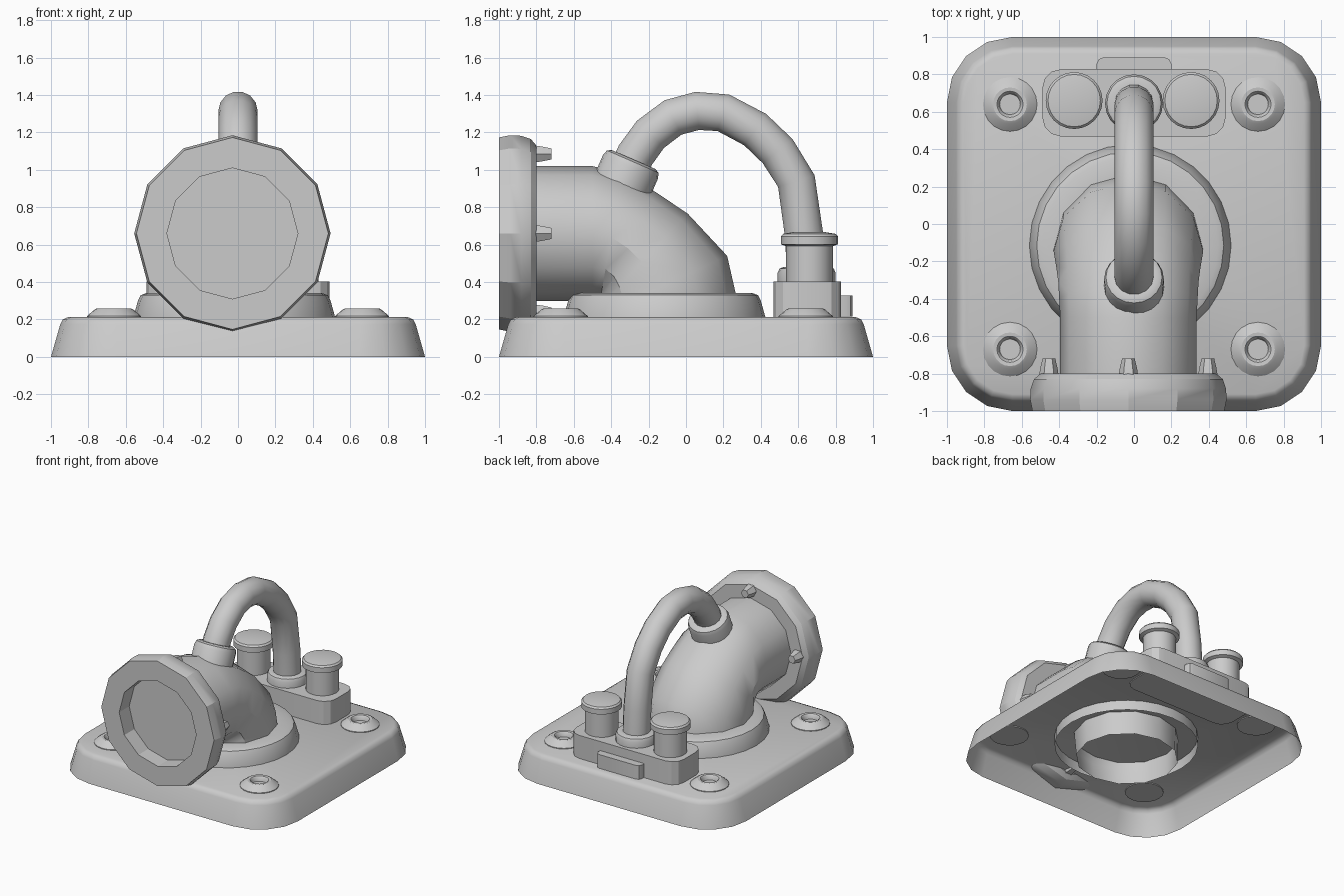
import bpy, bmesh, math
from mathutils import Vector

if "Cube" in bpy.data.objects:
    bpy.data.objects.remove(bpy.data.objects["Cube"])

grey = bpy.data.materials.new("plain_grey")
grey.diffuse_color = (0.6, 0.6, 0.6, 1)
grey.use_nodes = True
grey.node_tree.nodes["Principled BSDF"].inputs["Base Color"].default_value = grey.diffuse_color


def loft(name, rings, cap_start=False, cap_end=False, angle=32):
    """Skin a list of equal-length closed point rings."""
    bm = bmesh.new()
    vs = [[bm.verts.new(p) for p in ring] for ring in rings]
    n = len(vs[0])
    for a, b in zip(vs, vs[1:]):
        for i in range(n):
            j = (i + 1) % n
            bm.faces.new((a[i], a[j], b[j], b[i]))
    if cap_start:
        bm.faces.new(vs[0][::-1])
    if cap_end:
        bm.faces.new(vs[-1])
    bmesh.ops.recalc_face_normals(bm, faces=bm.faces)
    me = bpy.data.meshes.new(name)
    bm.to_mesh(me)
    bm.free()
    me.materials.append(grey)
    ob = bpy.data.objects.new(name, me)
    bpy.context.collection.objects.link(ob)
    bpy.ops.object.select_all(action='DESELECT')
    ob.select_set(True)
    bpy.context.view_layer.objects.active = ob
    bpy.ops.object.shade_smooth_by_angle(angle=math.radians(angle))
    return ob


def ring(centre, u, v, n):
    """Ellipse of n points spanned by the half axes u and v."""
    c, u, v = Vector(centre), Vector(u), Vector(v)
    return [c + u * math.cos(t) + v * math.sin(t)
            for t in (2 * math.pi * i / n for i in range(n))]


def lathe(name, origin, axis, profile, n=24, cap_start=False, cap_end=False, angle=32):
    """Turn (radius, height) pairs about an axis lying in the yz plane."""
    a = Vector(axis).normalized()
    x = Vector((1, 0, 0))
    y = a.cross(x)
    o = Vector(origin)
    return loft(name, [ring(o + a * h, x * r, y * r, n) for r, h in profile],
                cap_start, cap_end, angle)


def rounded(cx, cy, hx, hy, r, z, seg):
    """Rounded rectangle outline."""
    pts = []
    for k, (sx, sy) in enumerate(((1, 1), (-1, 1), (-1, -1), (1, -1))):
        for i in range(seg + 1):
            t = math.pi / 2 * (k + i / seg)
            pts.append((cx + sx * (hx - r) + r * math.cos(t),
                        cy + sy * (hy - r) + r * math.sin(t), z))
    return pts


# Base plate: a hollow shell, open underneath
loft("base_plate", [rounded(0, 0, 1 - d, 1 - d, 0.35 - d, z, 4)
                    for d, z in ((0, 0), (0.05, 0.175), (0.063, 0.2), (0.09, 0.212))],
     cap_end=True, angle=40)

# Four mounting screw bosses with recessed centres
for sx in (-1, 1):
    for y in (0.64, -0.67):
        lathe("screw_boss", (sx * 0.663, y, 0), (0, 0, 1),
              [(0.145, 0.205), (0.145, 0.218), (0.105, 0.252), (0.09, 0.26),
               (0.07, 0.258), (0.062, 0.25), (0.055, 0.22)], 20, True, True)

# Ring collar where the elbow meets the plate
lathe("elbow_base_ring", (-0.02, -0.115, 0), (0, 0, 1),
      [(0.54, 0.13), (0.54, 0.21), (0.515, 0.3), (0.5, 0.33), (0.47, 0.342), (0.36, 0.342)], 28)

# Elbow pipe: each entry is outer (y, z), inner (y, z), half width
elbow = [((-0.82, 1.02), (-0.82, 0.30), 0.365), ((-0.5, 1.02), (-0.5, 0.30), 0.365),
         ((-0.34, 0.98), (-0.46, 0.30), 0.37), ((-0.16, 0.88), (-0.46, 0.28), 0.375),
         ((0.01, 0.765), (-0.48, 0.25), 0.385), ((0.22, 0.54), (-0.51, 0.2), 0.4),
         ((0.27, 0.32), (-0.52, 0.15), 0.4), ((0.26, 0.02), (-0.5, 0.02), 0.39)]
rings = []
for o, i, w in elbow:
    o, i = Vector((-0.03, *o)), Vector((-0.03, *i))
    rings.append(ring((o + i) / 2, (w, 0, 0), (o - i) / 2, 12))
loft("elbow_pipe", rings)

# Front mouth flange with blind opening
lathe("mouth_flange", (-0.03, 0, 0.66), (0, 1, 0),
      [(0.35, -0.87), (0.35, -1), (0.513, -1), (0.525, -0.94), (0.522, -0.88),
       (0.505, -0.83), (0.47, -0.8), (0.34, -0.8)], 12, True, True, 29)

# Bolts behind the flange
for k in range(4):
    t = k * math.pi / 2
    lathe("flange_bolt", (-0.03 + 0.425 * math.cos(t), 0, 0.66 + 0.425 * math.sin(t)),
          (0, 1, 0), [(0.052, -0.81), (0.046, -0.77), (0.034, -0.72)], 6, True, True)

# Hose socket on the elbow
lathe("upper_hose_socket", (0, -0.28, 1.055), (0, 0.4, 0.92),
      [(0.16, -0.22), (0.16, -0.04), (0.15, -0.012), (0.128, 0), (0.09, 0)],
      20, True, True, 40)

# Arched hose swept through the yz plane
path = [Vector((0, y, z)) for y, z in
        ((-0.33, 0.95), (-0.27, 1.08), (-0.19, 1.19), (-0.07, 1.28), (0.06, 1.315),
         (0.2, 1.305), (0.37, 1.215), (0.49, 1.1), (0.59, 0.94), (0.63, 0.66), (0.645, 0.4))]
rings = []
for i, p in enumerate(path):
    t = (path[min(i + 1, len(path) - 1)] - path[max(i - 1, 0)]).normalized()
    rings.append(ring(p, (0.105, 0, 0), t.cross(Vector((1, 0, 0))) * 0.105, 14))
loft("arched_hose", rings, True, True, 50)

# Valve block with rear tab and lower hose socket
loft("valve_block", [rounded(0, 0.648, 0.49, 0.18, 0.1, z, 3) for z in (0.205, 0.402)],
     True, True, 29)
loft("rear_tab", [rounded(0, 0.8, 0.2, 0.09, 0.035, z, 2) for z in (0.215, 0.328)],
     True, True, 29)
lathe("lower_hose_socket", (0, 0.645, 0), (0, 0, 1),
      [(0.155, 0.39), (0.155, 0.45), (0.145, 0.472), (0.125, 0.48), (0.09, 0.48)],
      20, True, True, 40)

# Two mushroom-capped valves
for x in (-0.32, 0.305):
    lathe("valve_knob", (x, 0.66, 0), (0, 0, 1),
          [(0.125, 0.38), (0.125, 0.592), (0.152, 0.602), (0.152, 0.645), (0.14, 0.658),
           (0.08, 0.668)], 24, True, True)
